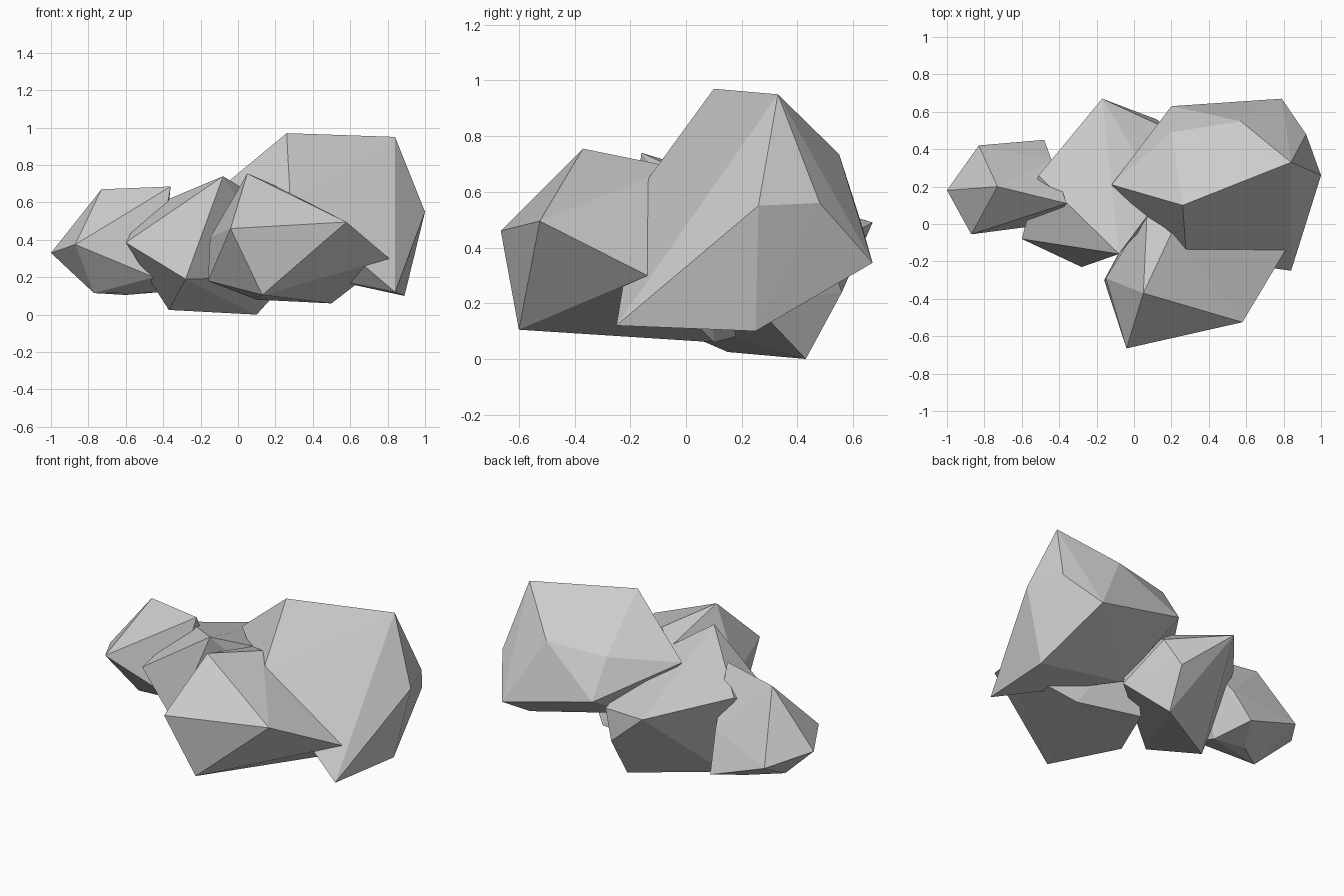
import bpy, bmesh


def rock(name, corners):
    """Faceted boulder: the convex skin around a few corner points."""
    bm = bmesh.new()
    for c in corners:
        bm.verts.new(c)
    res = bmesh.ops.convex_hull(bm, input=bm.verts[:])
    inside = {g for g in res["geom_interior"] + res["geom_unused"]
              if isinstance(g, bmesh.types.BMVert)}
    bmesh.ops.delete(bm, geom=list(inside), context='VERTS')
    bmesh.ops.recalc_face_normals(bm, faces=bm.faces[:])
    mesh = bpy.data.meshes.new(name)
    bm.to_mesh(mesh)
    bm.free()
    obj = bpy.data.objects.new(name, mesh)
    bpy.context.collection.objects.link(obj)
    return obj


# Tall boulder on the right
rock("large_right_rock", [
    (0.26, 0.10, 0.97), (0.84, 0.33, 0.95), (1.00, 0.26, 0.55),
    (0.92, 0.48, 0.56), (0.84, -0.25, 0.12), (0.89, 0.25, 0.10),
    (0.79, 0.67, 0.345), (0.28, -0.17, 0.60), (-0.12, 0.21, 0.655),
    (0.20, 0.63, 0.485), (0.57, 0.55, 0.735), (0.20, 0.49, 0.71),
    (0.25, 0.20, 0.24)])

# Middle boulder, reaching to the back
rock("middle_rock", [
    (-0.17, 0.67, 0.49), (-0.60, -0.08, 0.385), (-0.28, -0.23, 0.19),
    (-0.08, -0.16, 0.74), (-0.37, 0.15, 0.025), (0.10, 0.43, 0.0),
    (-0.51, 0.26, 0.56), (0.12, 0.56, 0.24), (0.20, 0.50, 0.40),
    (0.28, 0.24, 0.20), (0.15, 0.15, 0.60)])

# Front boulder
rock("front_rock", [
    (0.05, -0.37, 0.755), (-0.04, -0.665, 0.46), (0.58, -0.525, 0.495),
    (0.81, -0.14, 0.30), (0.13, -0.60, 0.105), (-0.15, -0.29, 0.41),
    (0.50, 0.10, 0.06), (-0.16, -0.30, 0.18), (0.10, 0.18, 0.08),
    (0.20, -0.05, 0.69), (0.07, 0.06, 0.64)])

# Small boulder on the left
rock("small_left_rock", [
    (-1.00, 0.18, 0.33), (-0.73, 0.20, 0.67), (-0.87, -0.055, 0.375),
    (-0.83, 0.42, 0.27), (-0.48, 0.45, 0.15), (-0.36, 0.11, 0.685),
    (-0.77, 0.13, 0.115), (-0.60, 0.25, 0.105), (-0.44, 0.34, 0.38),
    (-0.45, 0.0, 0.20), (-0.42, 0.20, 0.12)])
